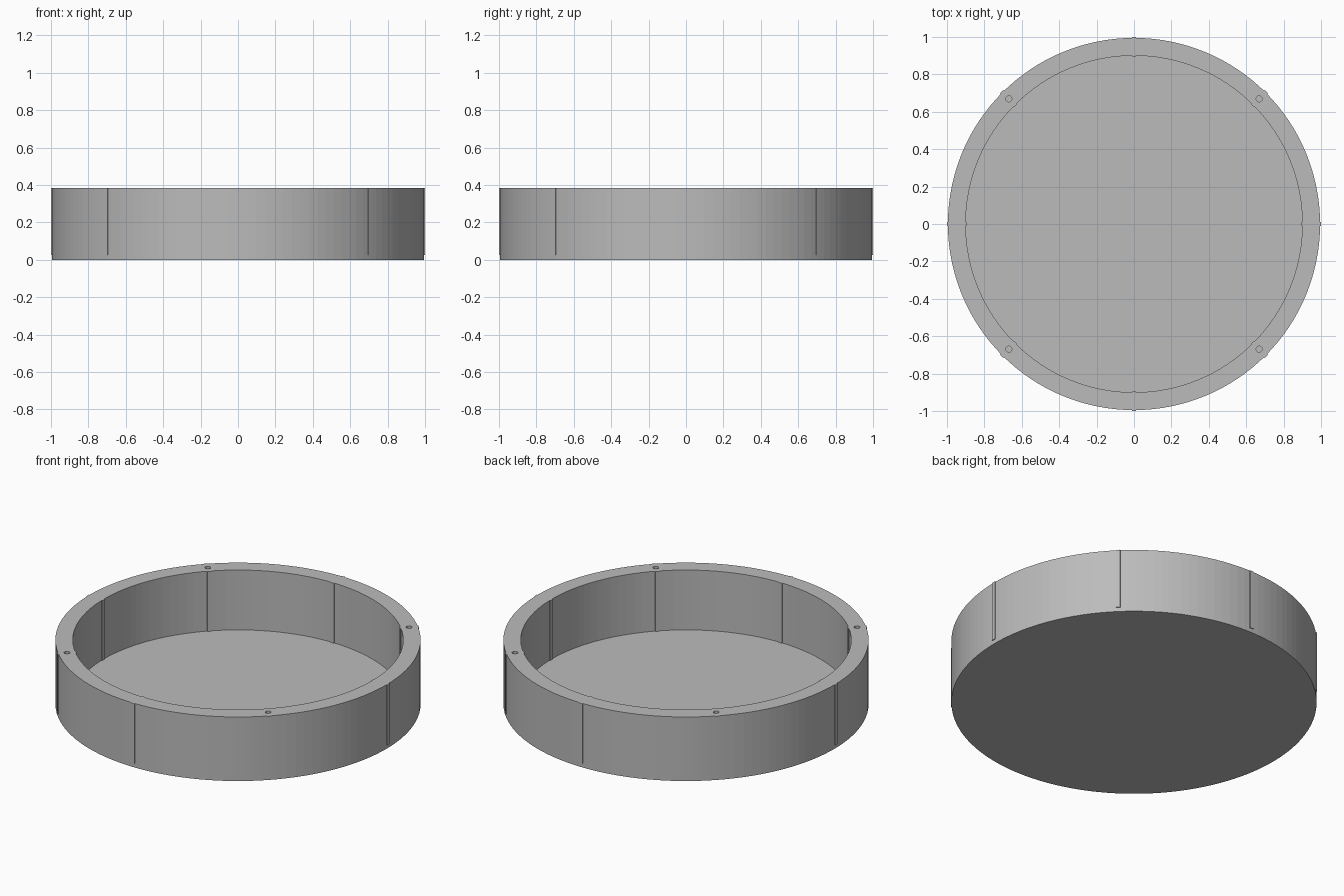
import bpy, bmesh, math
from mathutils import Matrix, Vector

if "Cube" in bpy.data.objects:
    bpy.data.objects.remove(bpy.data.objects["Cube"])

OUTER, INNER, RIM, FLOOR = 0.995, 0.9, 0.385, 0.025
SEGMENTS = 128

grey = bpy.data.materials.new("plain_grey")
grey.use_nodes = True
colour = (0.5, 0.5, 0.5, 1)
grey.diffuse_color = colour
grey.node_tree.nodes["Principled BSDF"].inputs["Base Color"].default_value = colour


def add_object(name, bm):
    bmesh.ops.recalc_face_normals(bm, faces=bm.faces)
    mesh = bpy.data.meshes.new(name)
    bm.to_mesh(mesh)
    bm.free()
    mesh.materials.append(grey)
    obj = bpy.data.objects.new(name, mesh)
    bpy.context.collection.objects.link(obj)
    return obj


# Round tray: one lathed profile for the base, wall, rim and floor
bm = bmesh.new()
profile = [(OUTER, 0), (OUTER, RIM), (INNER, RIM), (INNER, FLOOR)]
rings = []
for radius, z in profile:
    rings.append([bm.verts.new((radius * math.cos(a), radius * math.sin(a), z))
                  for a in (math.tau * i / SEGMENTS for i in range(SEGMENTS))])
for low, high in zip(rings, rings[1:]):
    for i in range(SEGMENTS):
        j = (i + 1) % SEGMENTS
        bm.faces.new((low[i], low[j], high[j], high[i]))
bm.faces.new(rings[0])
bm.faces.new(rings[-1])
tray = add_object("tray", bm)

# Screw holes in the rim, on the diagonals
bm = bmesh.new()
for k in range(4):
    a = math.radians(45 + 90 * k)
    place = Matrix.Translation((0.946 * math.cos(a), 0.946 * math.sin(a), RIM))
    bmesh.ops.create_cone(bm, cap_ends=True, segments=24, radius1=0.016,
                          radius2=0.016, depth=0.3, matrix=place)
cutter = add_object("hole_cutter", bm)
cutter.hide_render = True
cutter.hide_set(True)
cut = tray.modifiers.new("rim_holes", "BOOLEAN")
cut.operation = "DIFFERENCE"
cut.solver = "EXACT"
cut.object = cutter

# Thin upright ribs, inside and outside the wall, every eighth of a turn
for name, start, end in (("outer_ribs", OUTER - 0.005, 1.0),
                         ("inner_ribs", INNER - 0.005, INNER + 0.005)):
    bm = bmesh.new()
    for k in range(8):
        turn = Matrix.Rotation(math.tau * k / 8, 4, "Z")
        centre = Vector(((start + end) / 2, 0, (RIM + FLOOR) / 2))
        size = Matrix.Diagonal((end - start, 0.024, RIM - FLOOR, 1))
        bmesh.ops.create_cube(bm, size=1, matrix=turn @ Matrix.Translation(centre) @ size)
    add_object(name, bm)
